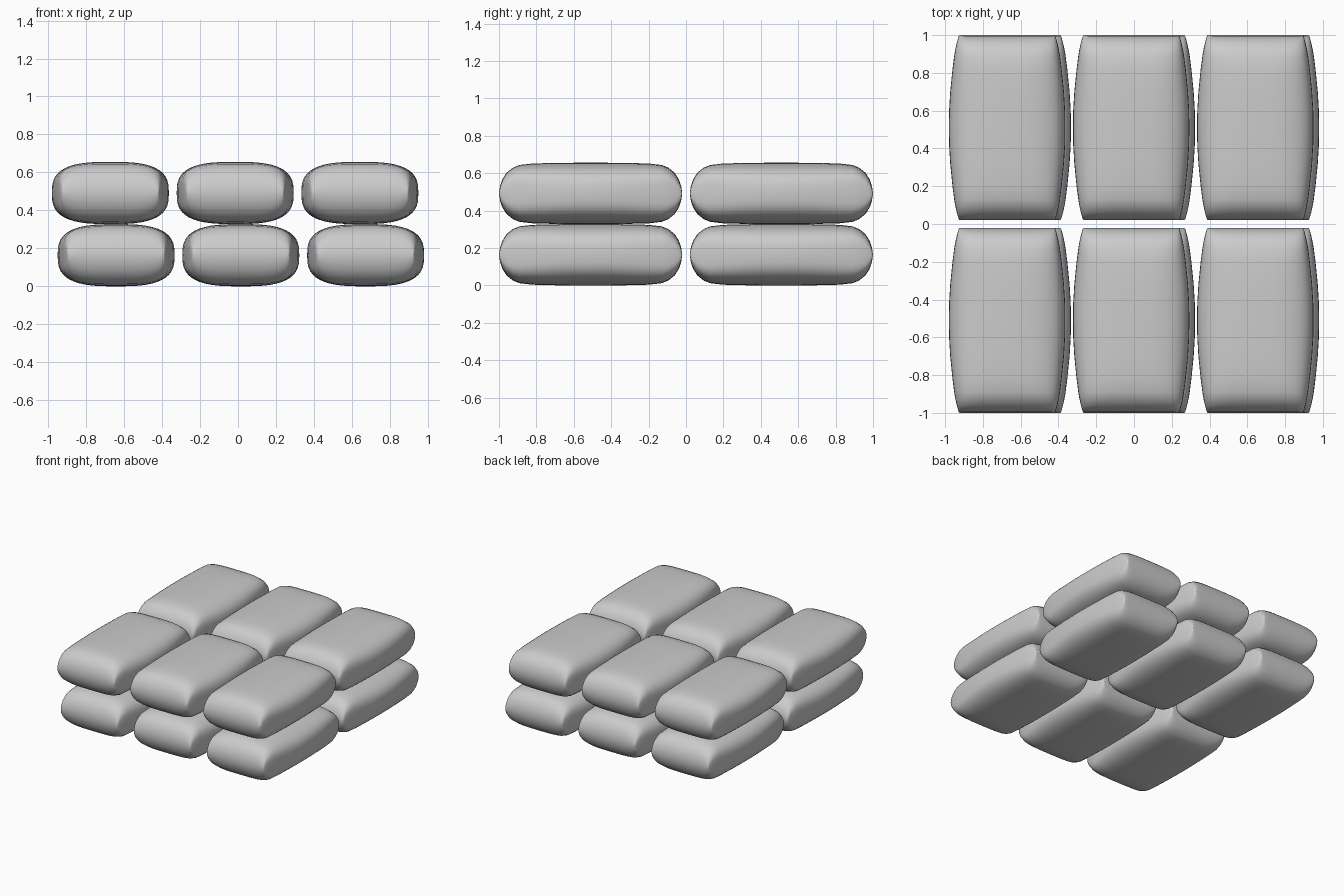
import bpy
import math

if "Cube" in bpy.data.objects:
    bpy.data.objects.remove(bpy.data.objects["Cube"])

# Half-profile of a sack along its length: distance from end, half height, half width, squareness
STATIONS = [(0.0, 0.0, 0.252, 5.0), (0.006, 0.04, 0.256, 5.0), (0.018, 0.075, 0.26, 4.8),
            (0.04, 0.11, 0.266, 4.4), (0.075, 0.138, 0.274, 4.0), (0.11, 0.152, 0.28, 3.7),
            (0.18, 0.160, 0.289, 3.3), (0.30, 0.163, 0.301, 3.0), (0.40, 0.164, 0.307, 2.9)]
HALF_LENGTH = 0.49
SEGMENTS = 48


def power(v, e):
    return math.copysign(abs(v) ** e, v) if abs(v) > 1e-9 else 0.0


def sack_mesh():
    rows = [(-HALF_LENGTH + d, h, w, n) for d, h, w, n in STATIONS]
    rows += [(0.0, 0.164, 0.308, 2.9)]
    rows += [(-y, h, w, n) for y, h, w, n in reversed(rows[:-1])]
    # Puffy rounded-rectangle rings; the end rings close flat into a seam
    last = len(rows) - 1
    half = SEGMENTS // 2
    verts, rings = [], []
    for k, (y, h, w, n) in enumerate(rows):
        ring = []
        for i in range(SEGMENTS):
            if k in (0, last) and i > half:
                ring.append(ring[SEGMENTS - i])
                continue
            t = 2 * math.pi * i / SEGMENTS
            ring.append(len(verts))
            verts.append((w * power(math.cos(t), 2 / n), y, h * power(math.sin(t), 2 / n)))
        rings.append(ring)
    faces = []
    for a, b in zip(rings, rings[1:]):
        for i in range(SEGMENTS):
            j = (i + 1) % SEGMENTS
            faces.append((a[i], b[i], b[j], a[j]))
    mesh = bpy.data.meshes.new("sack")
    mesh.from_pydata(verts, [], faces)
    mesh.validate()
    for p in mesh.polygons:
        p.use_smooth = True
    return mesh


# Two layers of six sacks, the layers shifted slightly sideways
mesh = sack_mesh()
for layer, (z, shift) in enumerate([(0.164, 0.015), (0.492, -0.015)]):
    for row, y in enumerate((-0.51, 0.51)):
        for col in range(3):
            ob = bpy.data.objects.new(f"sack_layer{layer + 1}_row{row + 1}_{col + 1}", mesh)
            ob.location = ((col - 1) * 0.657 + shift, y, z)
            bpy.context.collection.objects.link(ob)
